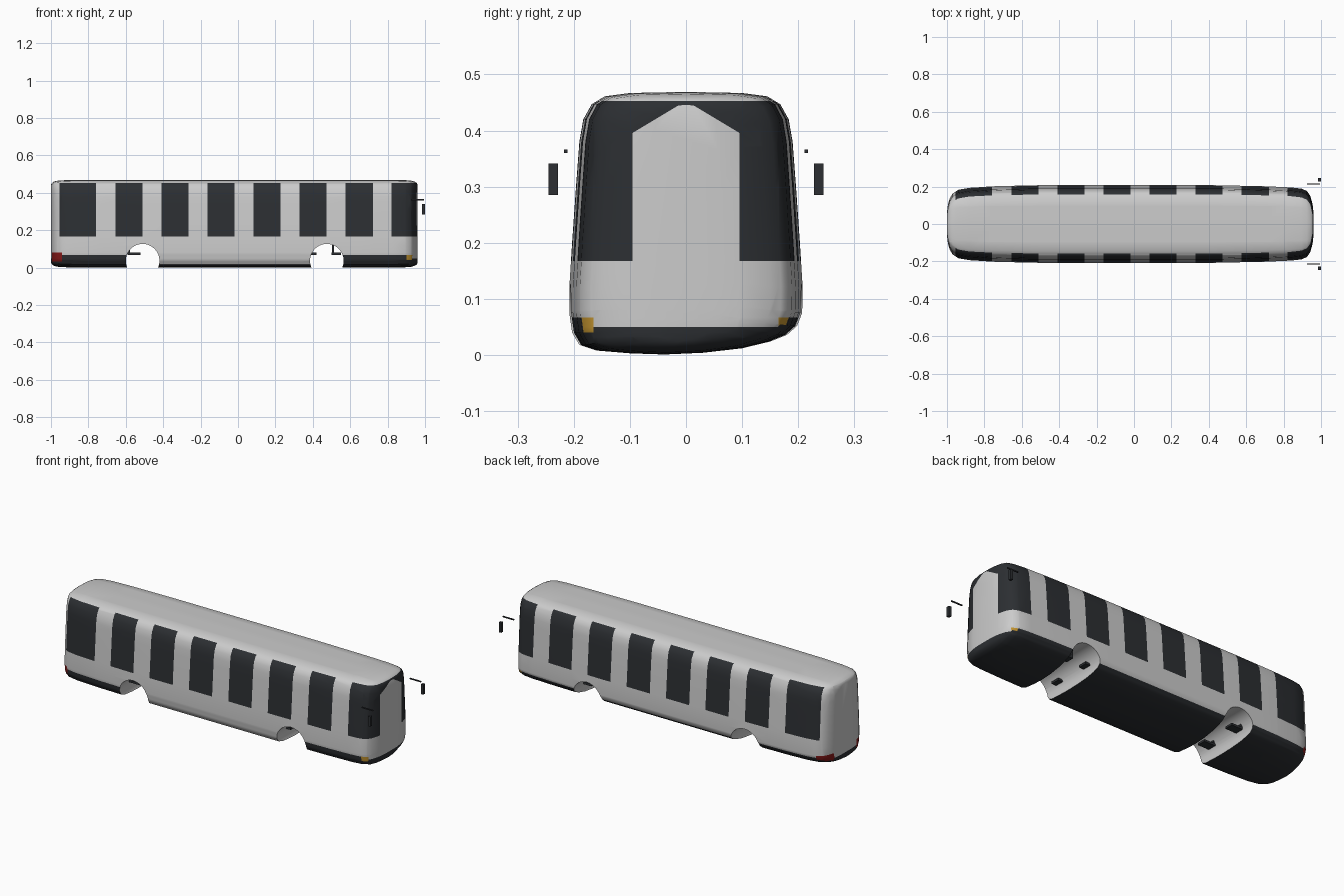
import bpy, bmesh
from mathutils import Vector

if "Cube" in bpy.data.objects:
    bpy.data.objects.remove(bpy.data.objects["Cube"])


def material(name, color):
    m = bpy.data.materials.new(name)
    m.diffuse_color = (*color, 1)
    m.use_nodes = True
    m.node_tree.nodes["Principled BSDF"].inputs["Base Color"].default_value = m.diffuse_color
    return m


paint = material("paint", (0.72, 0.72, 0.72))
dark = material("dark_glass", (0.025, 0.028, 0.032))
red = material("tail_red", (0.25, 0.01, 0.01))
amber = material("signal_amber", (0.55, 0.3, 0.03))

# Body cross-section (y, z); the far lower edge sweeps up more
upper = [(.208, .12), (.203, .2), (.196, .3), (.19, .38), (.183, .42), (.168, .447),
         (.145, .461), (.1, .467)]
near_low = [(-.208, .075), (-.203, .04), (-.19, .018), (-.16, .008), (-.1, .003), (-.04, .001)]
far_low = [(.03, .004), (.1, .012), (.15, .024), (.18, .036), (.198, .052), (.207, .075)]
profile = far_low + upper + [(0, .469)] + [(-y, z) for y, z in reversed(upper)] + near_low

# Stations along the length: x, width factor, height factor
stations = [(-1, .3, .89), (-.995, .5, .93), (-.985, .66, .96), (-.97, .78, .98),
            (-.94, .88, .992), (-.88, .93, 1), (-.75, .97, 1), (-.5, 1, 1), (.4, 1, 1),
            (.7, .97, 1), (.84, .94, 1), (.895, .91, .995), (.925, .85, .985),
            (.943, .72, .965), (.955, .5, .935), (.96, .3, .9)]

bm = bmesh.new()
rings = [[bm.verts.new((x, y * sy, .235 + (z - .235) * sz)) for y, z in profile]
         for x, sy, sz in stations]
n = len(profile)
for a, b in zip(rings, rings[1:]):
    for i in range(n):
        j = (i + 1) % n
        bm.faces.new((a[i], b[i], b[j], a[j]))
bm.faces.new(rings[0])
bm.faces.new(rings[-1][::-1])
bmesh.ops.recalc_face_normals(bm, faces=bm.faces)

# Side window bays
windows = [(-.955, -.758)] + [(-.656 + .2463 * i, -.511 + .2463 * i) for i in range(6)] + [(.822, 2)]


def cut(point, normal):
    bmesh.ops.bisect_plane(bm, geom=bm.verts[:] + bm.edges[:] + bm.faces[:],
                           dist=1e-5, plane_co=point, plane_no=normal)


# Score the colour borders into the shell
for x in [e for w in windows for e in w if e < 1] + [-.94, -.51, .475, .9, .93]:
    cut((x, 0, 0), (1, 0, 0))
for z in (.032, .04, .05, .067, .08, .168, .453):
    cut((0, 0, z), (0, 0, 1))
for s in (-1, 1):
    for y in (.095, .165, .188):
        cut((0, s * y, 0), (0, 1, 0))
    cut((0, 0, .453), (0, s * .6, 1))


def paint_index(c, nrm):
    x, y, z = c.x, abs(c.y), c.z
    if nrm.z < -.6:
        return 1
    if x < -.94 and y > .1 and .032 < z < .08:
        return 2
    if x > .9 and .165 < y < .188 and .04 < z < .067:
        return 3
    if .168 < z < .453:
        if x > .9 and y < .095:
            return 0 if z + .6 * y < .453 and z < .43 else 1
        return int(any(a < x < b for a, b in windows))
    if z < .067:
        if x > .9 and y < .165:
            return int(z < .05)
        if x < -.97 and y < .1:
            return int(z < .05)
        return int(x < -.51 or x > .475)
    return 0


for f in bm.faces:
    f.material_index = paint_index(f.calc_center_median(), f.normal)
mesh = bpy.data.meshes.new("bus_body")
bm.to_mesh(mesh)
bm.free()
body = bpy.data.objects.new("bus_body", mesh)
bpy.context.collection.objects.link(body)
for m in (paint, dark, red, amber):
    mesh.materials.append(m)

# Wheel arches cut straight through
bpy.context.view_layer.objects.active = body
for x in (-.51, .475):
    bpy.ops.mesh.primitive_cylinder_add(vertices=40, radius=.09, depth=.6,
                                        location=(x, 0, .037), rotation=(1.570796, 0, 0))
    cutter = bpy.context.object
    cutter.name = "arch_cutter"
    cutter.hide_render = True
    bpy.context.view_layer.objects.active = body
    mod = body.modifiers.new("arch", 'BOOLEAN')
    mod.operation = 'DIFFERENCE'
    mod.solver = 'EXACT'
    mod.object = cutter
    bpy.ops.object.modifier_apply(modifier=mod.name)
    bpy.data.objects.remove(cutter)
bpy.ops.object.select_all(action='DESELECT')
body.select_set(True)
bpy.ops.object.shade_smooth_by_angle(angle=.7)


def box(name, lo, hi):
    lo, hi = Vector(lo), Vector(hi)
    bpy.ops.mesh.primitive_cube_add(size=1, location=(lo + hi) / 2)
    o = bpy.context.object
    o.name = name
    o.scale = [abs(v) for v in hi - lo]
    o.data.materials.append(dark)


for s in (-1, 1):
    # Mirrors on thin arms
    box("mirror_arm", (.925, s * .211, .36), (.995, s * .217, .366))
    box("mirror_head", (.984, s * .228, .285), (.999, s * .245, .341))
    # Small axle brackets inside the arches
    for x in (-.59, .385):
        box("axle_bracket", (x, s * .08, .068), (x + .035, s * .13, .08))
    box("axle_bracket", (-.555, s * .08, .068), (-.52, s * .13, .08))
    box("axle_bracket", (.5, s * .08, .068), (.55, s * .13, .08))
    box("bracket_plate", (-.588, s * .08, .07), (-.578, s * .13, .115))
    box("bracket_plate", (.502, s * .08, .07), (.513, s * .13, .122))
